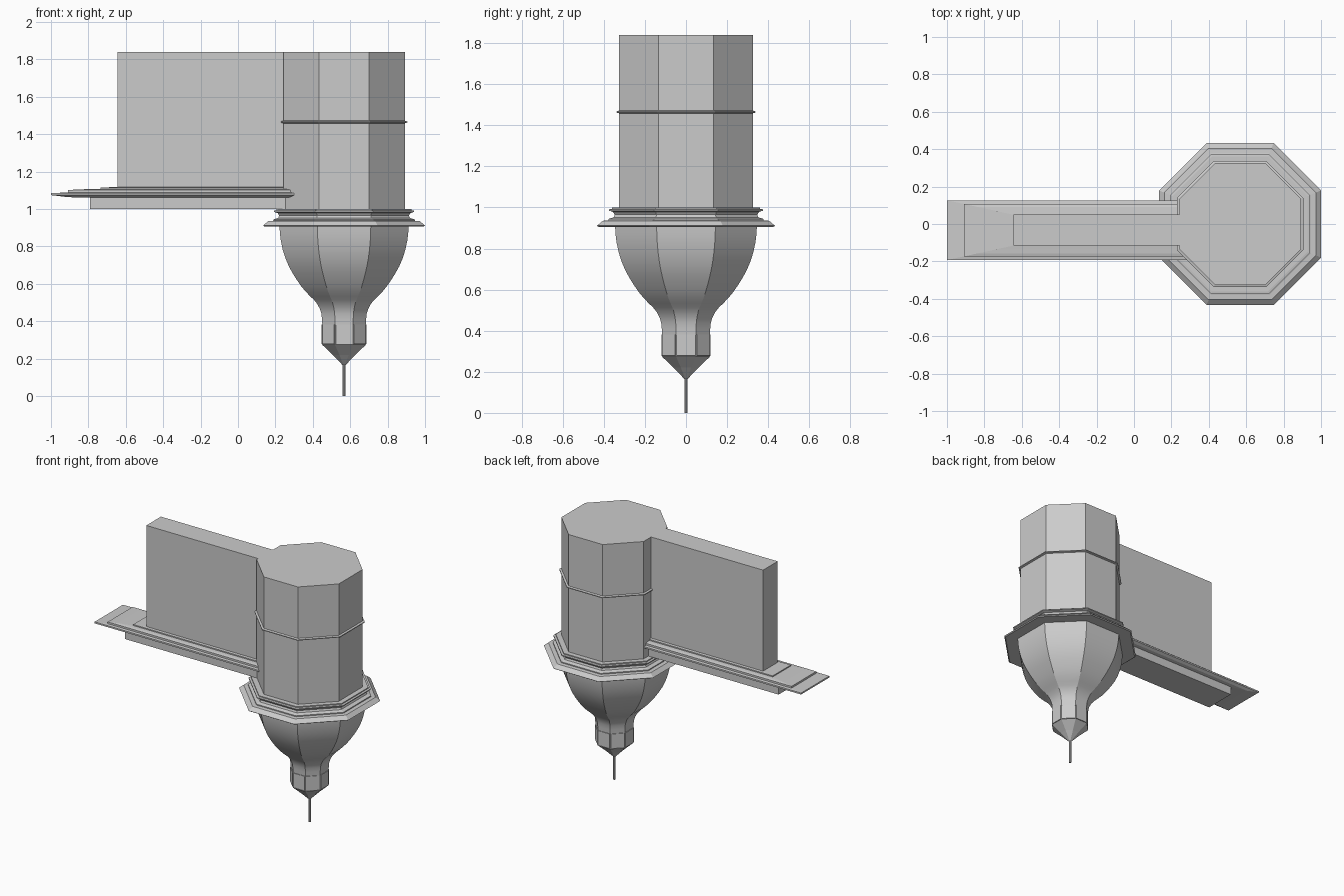
import bpy, bmesh, math

if "Cube" in bpy.data.objects:
    bpy.data.objects.remove(bpy.data.objects["Cube"])

CX = 0.567  # axis of the octagonal turret


def finish(name, bm, smooth=None):
    bmesh.ops.recalc_face_normals(bm, faces=bm.faces)
    mesh = bpy.data.meshes.new(name)
    bm.to_mesh(mesh)
    bm.free()
    ob = bpy.data.objects.new(name, mesh)
    bpy.context.collection.objects.link(ob)
    if smooth:
        bpy.ops.object.select_all(action='DESELECT')
        ob.select_set(True)
        bpy.context.view_layer.objects.active = ob
        bpy.ops.object.shade_smooth_by_angle(angle=math.radians(smooth))
    return ob


def loft(bm, rings):
    """Skin a stack of equal-count rings and cap both ends."""
    loops = [[bm.verts.new(p) for p in r] for r in rings]
    walls = []
    for a, b in zip(loops, loops[1:]):
        n = len(a)
        walls.append([bm.faces.new((a[i], a[(i + 1) % n], b[(i + 1) % n], b[i]))
                      for i in range(n)])
    bm.faces.new(loops[0][::-1])
    bm.faces.new(loops[-1])
    return walls


def octagon(apothem, z):
    r = apothem / math.cos(math.pi / 8)
    return [(CX + r * math.cos(math.pi * (i + 0.5) / 4),
             r * math.sin(math.pi * (i + 0.5) / 4), z) for i in range(8)]


def turret(name, profile, smooth=None):
    bm = bmesh.new()
    loft(bm, [octagon(a, z) for a, z in profile])
    return finish(name, bm, smooth)


# Octagonal shaft and the thin string course around it
turret("shaft", [(0.325, 0.99), (0.325, 1.84)])
turret("string_course", [(0.325, 1.458), (0.338, 1.462), (0.338, 1.468), (0.325, 1.472)])

# Stepped cornice under the shaft
turret("cornice", [(0.345, 0.905), (0.425, 0.905), (0.433, 0.911), (0.405, 0.935),
                   (0.378, 0.937), (0.378, 0.944), (0.352, 0.952), (0.347, 0.965),
                   (0.355, 0.978), (0.374, 0.984), (0.374, 0.991), (0.36, 0.993),
                   (0.36, 1.0), (0.32, 1.0)])

# Bowl-shaped corbel flowing into a neck
turret("corbel_bowl", [(0.116, 0.38), (0.118, 0.41), (0.121, 0.44), (0.129, 0.465),
                       (0.142, 0.49), (0.160, 0.513), (0.181, 0.533), (0.207, 0.56),
                       (0.230, 0.588), (0.252, 0.62), (0.274, 0.655), (0.295, 0.693),
                       (0.313, 0.735), (0.328, 0.782), (0.338, 0.83), (0.343, 0.87),
                       (0.345, 0.906)], 25)

# Knob with a slightly raised panel on each side
bm = bmesh.new()
band = loft(bm, [octagon(0.114, 0.275), octagon(0.114, 0.385)])[0]
bmesh.ops.recalc_face_normals(bm, faces=bm.faces)
bmesh.ops.inset_individual(bm, faces=band, thickness=0.004)
bmesh.ops.inset_individual(bm, faces=band, thickness=0.0005, depth=0.006)
finish("knob", bm)

# Pointed tip and pendant rod
turret("tip", [(0.008, 0.165), (0.06, 0.22), (0.118, 0.275)])
turret("rod", [(0.008, 0.0), (0.008, 0.17)])

# Side wall on its moulded sill: each course is a rectangle ending inside the shaft
wall = [(-0.79, 1.0), (-0.79, 1.06), (-0.91, 1.063), (-1.0, 1.074), (-1.0, 1.085),
        (-0.91, 1.088), (-0.91, 1.101), (-0.84, 1.105), (-0.735, 1.107),
        (-0.735, 1.115), (-0.645, 1.117), (-0.645, 1.84)]
bm = bmesh.new()
rings = []
for x, z in wall:
    half = 0.0825 + (-0.645 - x) * 0.218
    x1 = 0.25 + max(0.0, half + 0.033 - 0.135)
    y0, y1 = -0.033 - half, -0.033 + half
    rings.append([(x, y0, z), (x1, y0, z), (0.25, y1, z), (x, y1, z)])
loft(bm, rings)
finish("wall_and_sill", bm)
